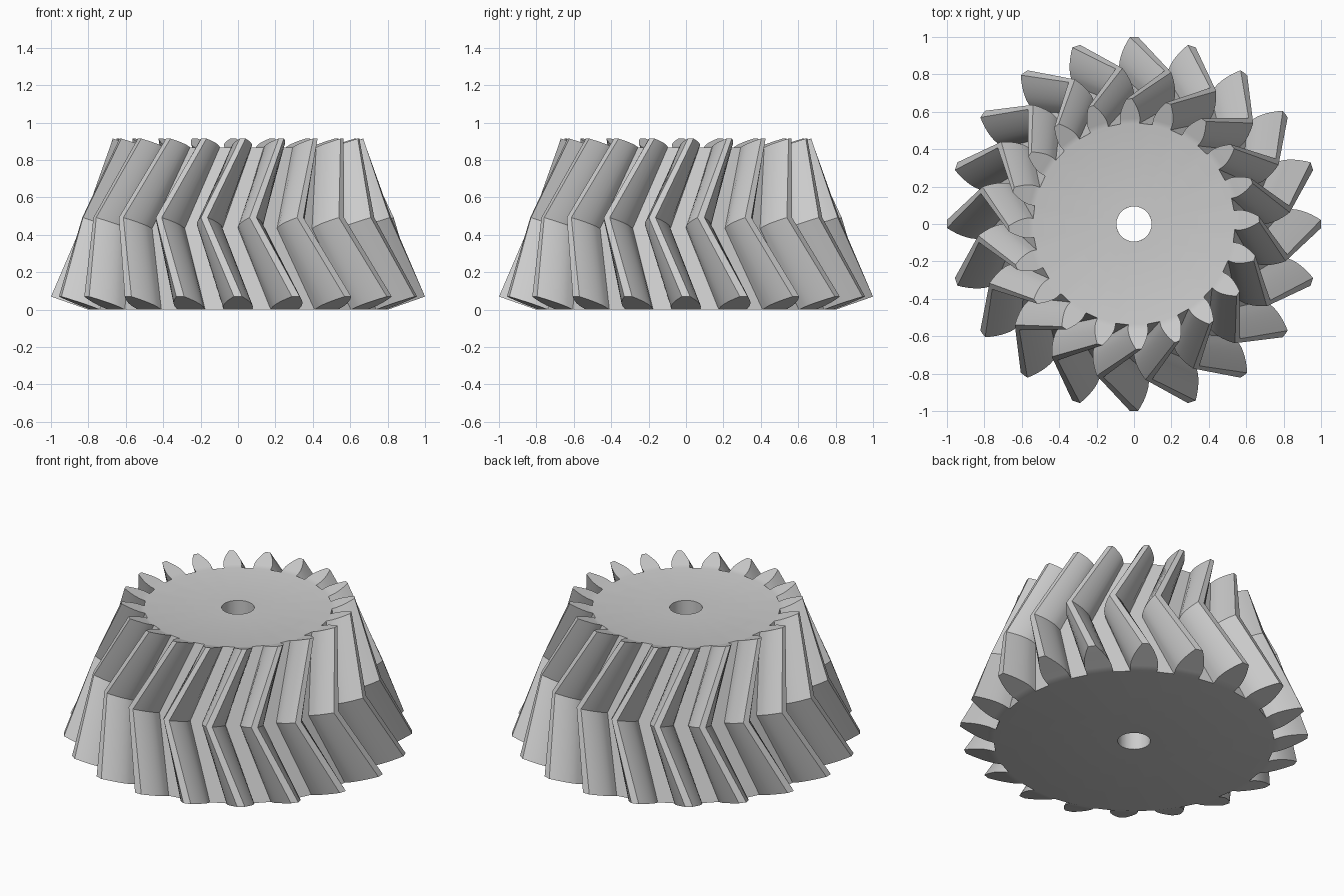
import bpy, bmesh, math

cube = bpy.data.objects.get("Cube")
if cube:
    bpy.data.objects.remove(cube, do_unlink=True)

TEETH = 20
ROOT, PITCH, TIP = 0.805, 0.9, 1.0
BASE = PITCH * math.cos(math.radians(20))
BORE = 0.094
APEX = 2.63            # height where the cone would close
RISE = 0.07 / (TIP - ROOT)   # slope of the tooth ends
CONE = math.cos(math.radians(20))
# (scale towards apex, twist in degrees) of the three tooth sections
LAYERS = [(1.0, 0.0), (0.835, -12.5), (0.67, 2.2)]


def half_angle(r):
    """Half the tooth's angular width at radius r (involute flank)."""
    inv = lambda a: math.tan(a) - a
    a = math.acos(min(1, BASE / r))
    return math.pi / (2 * TEETH) + (inv(math.radians(20)) - inv(a)) / CONE


steel = bpy.data.materials.new("steel grey")
steel.use_nodes = True
grey = (0.6, 0.6, 0.6, 1)
steel.diffuse_color = grey
steel.node_tree.nodes["Principled BSDF"].inputs["Base Color"].default_value = grey

# One tooth outline as (radius, angle): up one flank, down the other
radii = [ROOT] + [BASE + (TIP - BASE) * i / 6 for i in range(7)]
flank = [(r, half_angle(r)) for r in radii]
tooth = [(r, -a) for r, a in flank] + [(r, a) for r, a in reversed(flank)]
N = len(tooth)

bm = bmesh.new()


def point(r, angle, z):
    return bm.verts.new((r * math.cos(angle), r * math.sin(angle), z))


# Tooth sections and bore rings
rings, bores = [], []
for scale, twist in LAYERS:
    ring = []
    for t in range(TEETH):
        centre = 2 * math.pi * t / TEETH + math.radians(twist)
        for r, a in tooth:
            z = APEX * (1 - scale) + scale * (r - ROOT) * RISE
            ring.append(point(r * scale, centre + a, z))
    rings.append(ring)
for k in (0, -1):
    scale, twist = LAYERS[k]
    bores.append([point(BORE, 2 * math.pi * t / TEETH + math.radians(twist) + s * flank[0][1],
                        APEX * (1 - scale)) for t in range(TEETH) for s in (-1, 1)])


def bridge(low, high):
    for i in range(len(low)):
        j = (i + 1) % len(low)
        bm.faces.new((low[i], low[j], high[j], high[i]))


# Flanks, tips and valleys, then the bore wall
bridge(rings[0], rings[1])
bridge(rings[1], rings[2])
bridge(bores[1], bores[0])

# End discs and the slanted ends of the teeth
for ring, bore in ((rings[0], bores[0]), (rings[2], bores[1])):
    roots = [ring[t * N + k] for t in range(TEETH) for k in (0, N - 1)]
    bridge(bore, roots)
    for t in range(TEETH):
        for i in range(N // 2 - 1):
            a, b = t * N + i, t * N + N - 1 - i
            bm.faces.new((ring[a], ring[a + 1], ring[b - 1], ring[b]))

bmesh.ops.recalc_face_normals(bm, faces=bm.faces)
mesh = bpy.data.meshes.new("herringbone_bevel_gear")
bm.to_mesh(mesh)
bm.free()
mesh.materials.append(steel)
gear = bpy.data.objects.new("herringbone_bevel_gear", mesh)
bpy.context.collection.objects.link(gear)

bpy.context.view_layer.objects.active = gear
gear.select_set(True)
bpy.ops.object.shade_smooth_by_angle(angle=math.radians(28))
